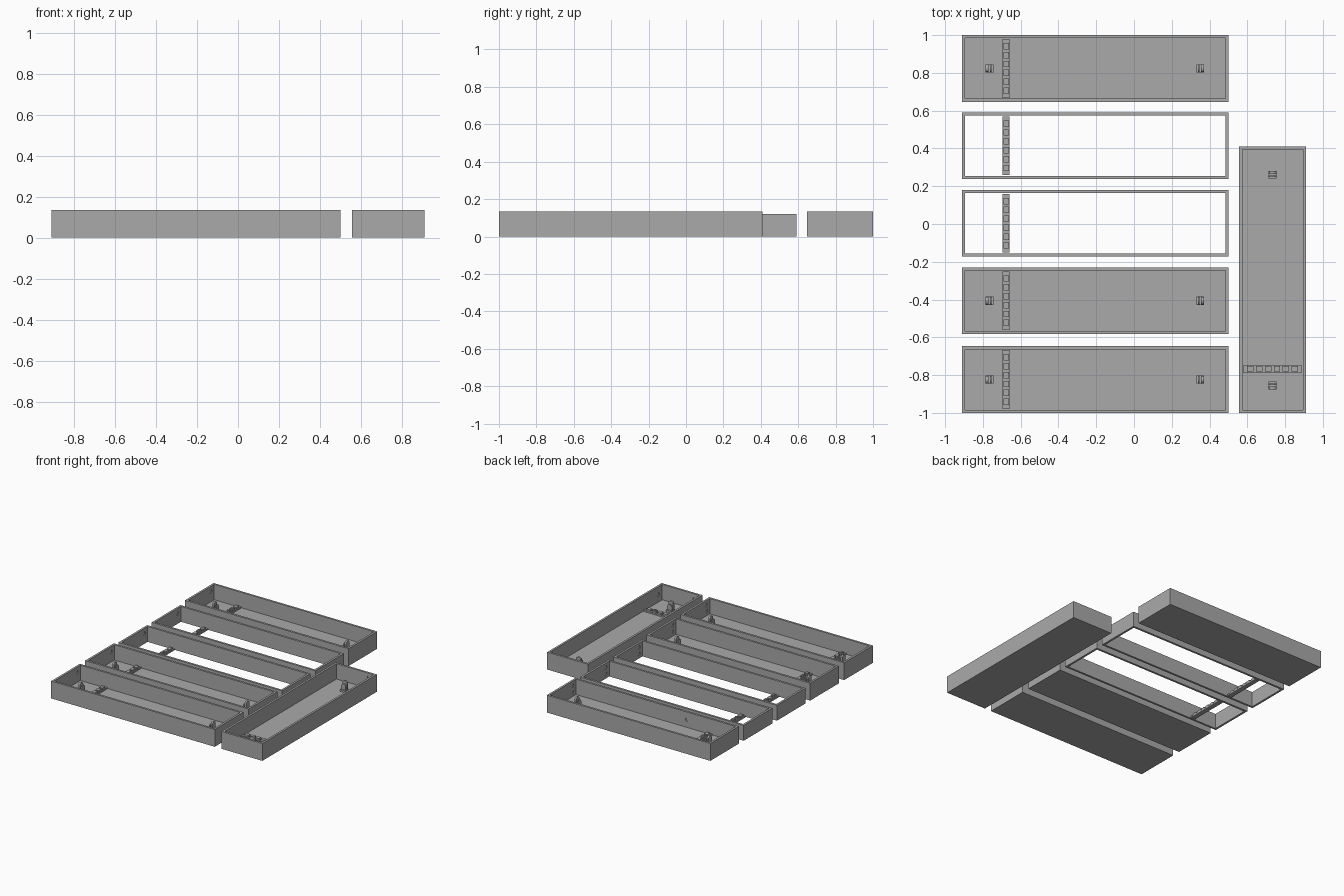
import bpy, bmesh, math
from mathutils import Matrix, Vector

if "Cube" in bpy.data.objects:
    bpy.data.objects.remove(bpy.data.objects["Cube"])

LENGTH, WIDTH, WALL, FLOOR = 1.41, 0.353, 0.023, 0.015
TRAY_H, FRAME_H = 0.135, 0.12

grey = bpy.data.materials.new("plain grey")
grey.diffuse_color = (0.4, 0.4, 0.4, 1)
grey.use_nodes = True
grey.node_tree.nodes["Principled BSDF"].inputs["Base Color"].default_value = grey.diffuse_color


def finish(bm, name, placement):
    bmesh.ops.recalc_face_normals(bm, faces=bm.faces)
    mesh = bpy.data.meshes.new(name)
    bm.to_mesh(mesh)
    bm.free()
    mesh.transform(placement)
    mesh.materials.append(grey)
    obj = bpy.data.objects.new(name, mesh)
    bpy.context.collection.objects.link(obj)
    return obj


def add_box(bm, x0, x1, y0, y1, z0, z1):
    m = Matrix.Translation(((x0 + x1) / 2, (y0 + y1) / 2, (z0 + z1) / 2))
    return bmesh.ops.create_cube(bm, size=1, matrix=m @ Matrix.Diagonal((x1 - x0, y1 - y0, z1 - z0, 1)))


def add_cylinder(bm, centre, direction, radius, depth, sides=16):
    rot = Vector(direction).to_track_quat('Z', 'Y').to_matrix().to_4x4()
    bmesh.ops.create_cone(bm, cap_ends=True, segments=sides, radius1=radius, radius2=radius,
                          depth=depth, matrix=Matrix.Translation(centre) @ rot)


def make_shell(name, placement, has_floor, extra_hole):
    # rectangular wall ring, open on top, with or without a floor
    height = TRAY_H if has_floor else FRAME_H
    bm = bmesh.new()
    add_box(bm, -LENGTH / 2, LENGTH / 2, -WIDTH / 2, WIDTH / 2, 0, height)
    bm.normal_update()
    caps = [f for f in bm.faces if f.normal.z > 0.9 or (f.normal.z < -0.9 and not has_floor)]
    bmesh.ops.inset_individual(bm, faces=caps, thickness=WALL)
    if has_floor:
        result = bmesh.ops.extrude_discrete_faces(bm, faces=caps)
        for v in result["faces"][0].verts:
            v.co.z = FLOOR
    else:
        edges = [e for f in caps for e in f.edges]
        bmesh.ops.delete(bm, geom=caps, context='FACES_ONLY')
        bmesh.ops.bridge_loops(bm, edges=edges)
    shell = finish(bm, name, placement)

    # blind round sockets sunk into the inner walls
    ix, iy = LENGTH / 2 - WALL, WIDTH / 2 - WALL
    bm = bmesh.new()
    add_cylinder(bm, (-ix, iy - 0.035, height - 0.04), (1, 0, 0), 0.014, 0.024)
    for z in (height - 0.035, height - 0.085):
        add_cylinder(bm, (ix, -iy + 0.035, z), (1, 0, 0), 0.014, 0.024)
    if extra_hole is not None:
        add_cylinder(bm, (extra_hole, -iy, 0.075), (0, 1, 0), 0.014, 0.024)
    cutter = finish(bm, "socket_cutter", placement)
    cutter.hide_render = True
    mod = shell.modifiers.new("sockets", 'BOOLEAN')
    mod.operation, mod.object, mod.solver = 'DIFFERENCE', cutter, 'EXACT'
    bpy.context.view_layer.objects.active = shell
    bpy.ops.object.modifier_apply(modifier=mod.name)
    bpy.data.objects.remove(cutter)


def make_strip(name, placement, base, knobs):
    # cross strip carrying a row of small blocks, some with round knobs
    x, iy = -0.472, WIDTH / 2 - WALL
    bm = bmesh.new()
    add_box(bm, x - 0.019, x + 0.019, -iy - 0.002, iy + 0.002, base, base + 0.012)
    for i in range(6):
        y = (i - 2.5) * 0.047
        add_box(bm, x - 0.013, x + 0.015, y - 0.017, y + 0.017, base + 0.011, base + 0.026)
        if i in knobs:
            add_cylinder(bm, (x + 0.001, y, base + 0.028), (0, 0, 1), 0.011, 0.008, 12)
    finish(bm, name, placement)


def make_clip(name, placement, x, side):
    # upright two-plate clip with a rounded top and a short foot
    bm = bmesh.new()
    for x0, x1, top in ((-0.02, -0.006, 0.095), (0.002, 0.010, 0.075)):
        r = 0.02
        outline = [(-r, FLOOR - 0.002), (r, FLOOR - 0.002)]
        outline += [(r * math.cos(a * math.pi / 6), top - r + r * math.sin(a * math.pi / 6))
                    for a in range(7)]
        face = bm.faces.new([bm.verts.new((x + side * x0, y, z)) for y, z in outline])
        moved = bmesh.ops.extrude_face_region(bm, geom=[face], use_keep_orig=True)["geom"]
        bmesh.ops.translate(bm, vec=(side * (x1 - x0), 0, 0),
                            verts=[v for v in moved if isinstance(v, bmesh.types.BMVert)])
    add_box(bm, x - 0.02, x + 0.02, -0.022, 0.022, FLOOR - 0.002, FLOOR + 0.015)
    finish(bm, name, placement)


# name, centre, quarter turns, floor, extra side socket, blocks with knobs
units = [
    ("back_tray", (-0.205, 0.8235), 0, True, -0.27, (1, 3, 4)),
    ("back_frame", (-0.205, 0.414), 0, False, None, (1, 2, 4)),
    ("middle_frame", (-0.205, 0.004), 0, False, None, (0, 2, 3)),
    ("inner_tray", (-0.205, -0.406), 0, True, None, (0, 1)),
    ("front_tray", (-0.205, -0.8235), 0, True, None, (0,)),
    ("side_tray", (0.7335, -0.295), 1, True, -0.64, (1,)),
]
for name, (cx, cy), turns, has_floor, extra_hole, knobs in units:
    place = Matrix.Translation((cx, cy, 0)) @ Matrix.Rotation(turns * math.pi / 2, 4, 'Z')
    make_shell(name, place, has_floor, extra_hole)
    make_strip(name + "_strip", place, FLOOR - 0.001 if has_floor else 0.0, knobs)
    if has_floor:
        make_clip(name + "_left_clip", place, -0.56, 1)
        make_clip(name + "_right_clip", place, 0.555, -1)
